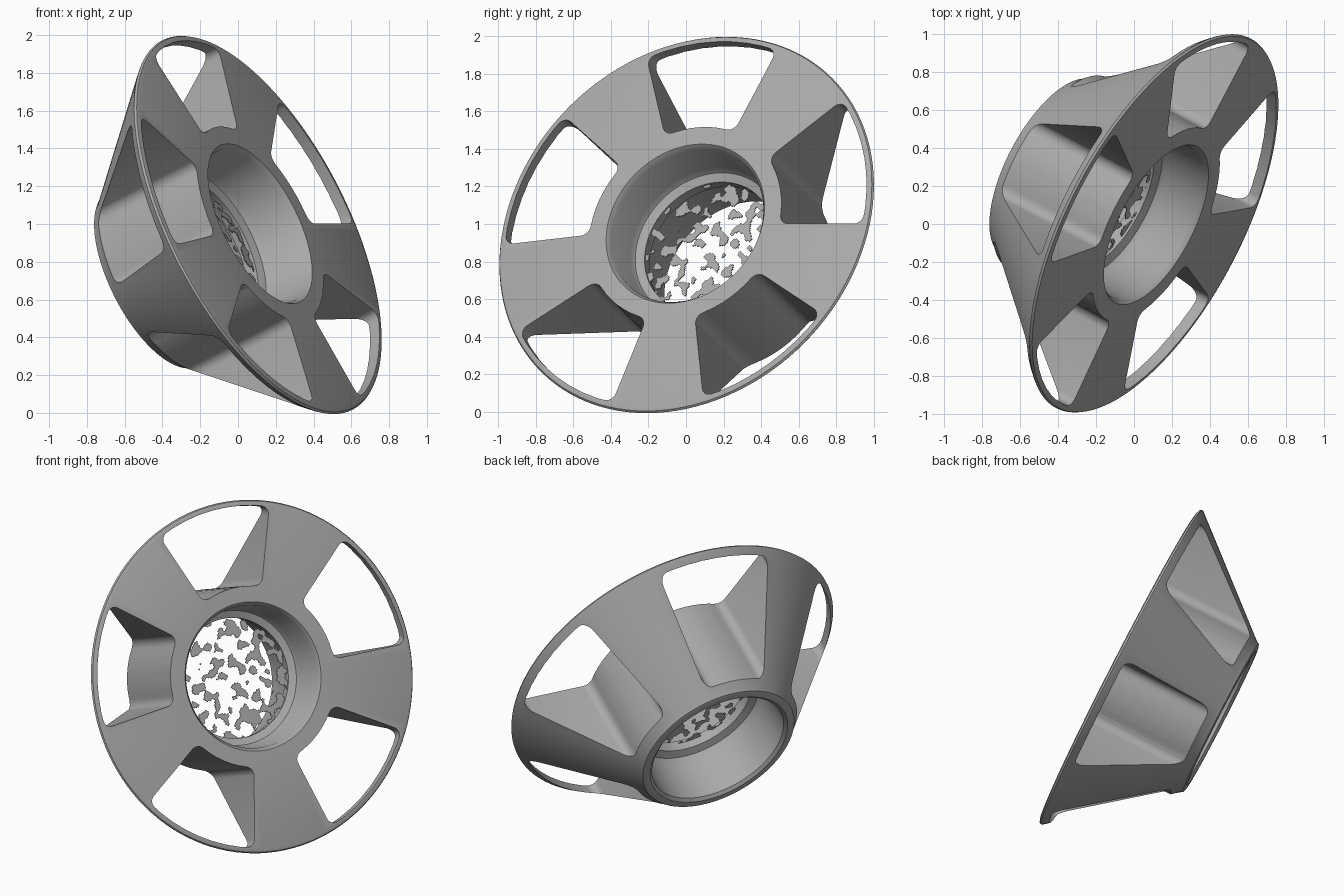
import bpy, bmesh, math
from mathutils import Matrix, Vector, noise

cube = bpy.data.objects.get("Cube")
if cube:
    bpy.data.objects.remove(cube)

grey = bpy.data.materials.new("plain grey")
grey.use_nodes = True
colour = (0.4, 0.4, 0.4, 1)
grey.diffuse_color = colour
grey.node_tree.nodes["Principled BSDF"].inputs["Base Color"].default_value = colour

# Tilted frame: local z is the axis of the cone, pointing out of the wide face
axis = Vector((0.805, -0.424, 0.415)).normalized()
up = axis.cross(Vector((0, 1, 1))).normalized()
side = up.cross(axis)
frame = Matrix((side, up, axis)).transposed().to_4x4()
frame.translation = (0.117, -0.004, 1.002)


def add_object(name, bm):
    bmesh.ops.recalc_face_normals(bm, faces=bm.faces)
    mesh = bpy.data.meshes.new(name)
    bm.to_mesh(mesh)
    bm.free()
    mesh.materials.append(grey)
    obj = bpy.data.objects.new(name, mesh)
    bpy.context.collection.objects.link(obj)
    obj.matrix_world = frame
    return obj


# Conical body with stepped bore, turned from one closed profile (radius, height)
profile = [(0.465, 0), (1.075, 0), (1.093, -0.006), (1.1, -0.018),
           (1.092, -0.03), (0.53, -0.69), (0.518, -0.71), (0.5, -0.717),
           (0.47, -0.717), (0.45, -0.70), (0.44, -0.43), (0.425, -0.38),
           (0.38, -0.36), (0.375, -0.29), (0.42, -0.27), (0.435, -0.24),
           (0.445, -0.03)]
bm = bmesh.new()
verts = [bm.verts.new((r, 0, z)) for r, z in profile]
edges = [bm.edges.new((verts[i - 1], v)) for i, v in enumerate(verts)]
bmesh.ops.spin(bm, geom=verts + edges, cent=(0, 0, 0), axis=(0, 0, 1),
               angle=math.tau, steps=120, use_merge=True)
bmesh.ops.remove_doubles(bm, verts=bm.verts, dist=0.0001)
body = add_object("conical_body", bm)

# Five rounded sector pockets cut along the axis
POCKETS, HALF, INNER, OUTER = 5, math.radians(21.3), 0.565, 1.065
bm = bmesh.new()
for k in range(POCKETS):
    mid = math.radians(42) + k * math.tau / POCKETS
    steps = 8
    angles = [mid - HALF + 2 * HALF * i / steps for i in range(steps + 1)]
    outline = [(OUTER, a) for a in angles] + [(INNER, a) for a in reversed(angles)]
    base = [bm.verts.new((r * math.cos(a), r * math.sin(a), -1)) for r, a in outline]
    face = bm.faces.new(base)
    ext = bmesh.ops.extrude_face_region(bm, geom=[face])["geom"]
    bmesh.ops.translate(bm, vec=(0, 0, 1.5),
                        verts=[g for g in ext if isinstance(g, bmesh.types.BMVert)])
bm.normal_update()
corners = [e for e in bm.edges if len(e.link_faces) == 2
           and abs(e.verts[0].co.z - e.verts[1].co.z) > 1
           and e.calc_face_angle(0) > 1]
bmesh.ops.bevel(bm, geom=corners, offset=0.09, segments=6, profile=0.5,
                affect='EDGES', clamp_overlap=True)
cutter = add_object("pocket_cutter", bm)
cutter.hide_render = True

bpy.ops.object.select_all(action='DESELECT')
body.select_set(True)
bpy.context.view_layer.objects.active = body
mod = body.modifiers.new("pockets", 'BOOLEAN')
mod.operation = 'DIFFERENCE'
mod.solver = 'EXACT'
mod.object = cutter
bpy.ops.object.modifier_apply(modifier=mod.name)
bpy.data.objects.remove(cutter)
bpy.ops.object.shade_smooth_by_angle(angle=math.radians(35))

# Broken membrane across the bore: only scattered patches remain
bm = bmesh.new()
bmesh.ops.create_grid(bm, x_segments=90, y_segments=90, size=0.38)
bmesh.ops.translate(bm, verts=bm.verts, vec=(0, 0, -0.31))


def is_hole(face):
    c = face.calc_center_median()
    return c.xy.length > 0.38 or noise.noise(c * 21) < 0.13


bmesh.ops.delete(bm, geom=[f for f in bm.faces if is_hole(f)], context='FACES')
membrane = add_object("broken_membrane", bm)
thick = membrane.modifiers.new("thickness", 'SOLIDIFY')
thick.thickness = 0.006
